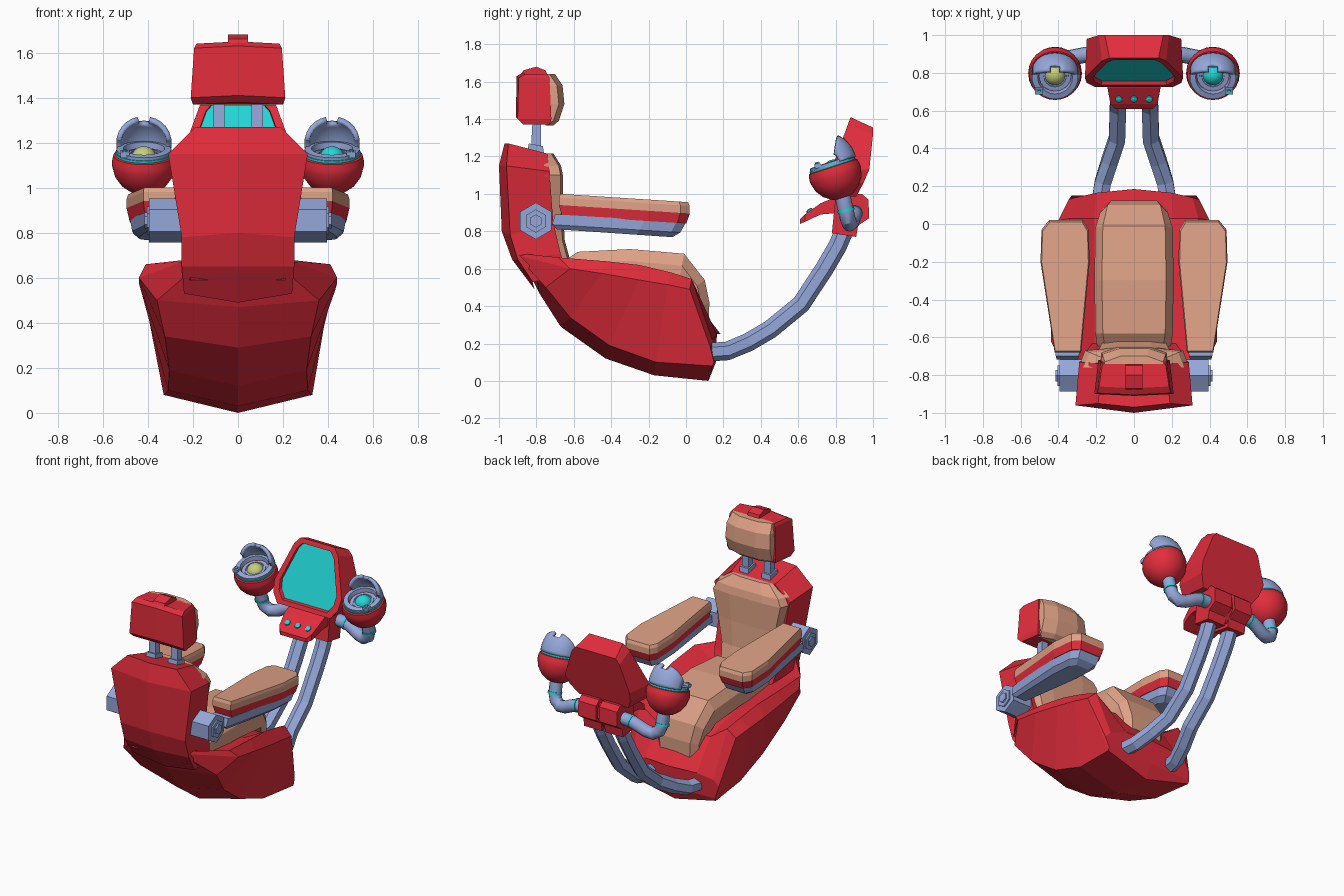
import bpy, bmesh
from math import sin, cos, pi, radians
from mathutils import Vector, Matrix

if "Cube" in bpy.data.objects:
    bpy.data.objects.remove(bpy.data.objects["Cube"])


def material(name, *rgb):
    m = bpy.data.materials.new(name)
    m.diffuse_color = (*rgb, 1)
    m.use_nodes = True
    m.node_tree.nodes["Principled BSDF"].inputs["Base Color"].default_value = m.diffuse_color
    return m


RED = material("red", .76, .026, .045)
BLUE = material("steel_blue", .30, .39, .70)
TAN = material("tan", .74, .36, .24)
CYAN = material("cyan", .017, .68, .68)
LIME = material("lime", .56, .62, .2)


def mesh(name, verts, faces, mat, smooth=False, pair=False, M=Matrix(), solid=0):
    """Make an object; pair=True also builds its mirror image in x."""
    for side in ((1, -1) if pair else (1,)):
        me = bpy.data.meshes.new(name)
        pts = [M @ Vector(v) for v in verts]
        me.from_pydata([(p.x * side, p.y, p.z) for p in pts], [], faces)
        bm = bmesh.new()
        bm.from_mesh(me)
        bmesh.ops.recalc_face_normals(bm, faces=bm.faces)
        bm.to_mesh(me)
        bm.free()
        label = name + ("_right" if side > 0 else "_left") if pair else name
        ob = bpy.data.objects.new(label, me)
        bpy.context.collection.objects.link(ob)
        me.materials.append(mat[side < 0] if isinstance(mat, tuple) else mat)
        if solid:
            mod = ob.modifiers.new("thickness", 'SOLIDIFY')
            mod.thickness, mod.offset = solid, 0
        if smooth:
            bpy.ops.object.select_all(action='DESELECT')
            ob.select_set(True)
            bpy.context.view_layer.objects.active = ob
            bpy.ops.object.shade_smooth_by_angle(angle=radians(35))


def loft(name, rings, mat, **kw):
    n, m = len(rings[0]), len(rings)
    faces = [(i * n + j, i * n + (j + 1) % n, (i + 1) * n + (j + 1) % n, (i + 1) * n + j)
             for i in range(m - 1) for j in range(n)]
    faces += [tuple(range(n)), tuple(range((m - 1) * n, m * n))]
    mesh(name, [v for r in rings for v in r], faces, mat, **kw)


def full(half):
    """Complete a half section (x >= 0) with its mirror image."""
    return list(half) + [(-x, y, z) for x, y, z in reversed(half) if x > 1e-6]


def lathe(name, profile, mat, n=24, **kw):
    loft(name, [[(r * cos(2 * pi * k / n), r * sin(2 * pi * k / n), z) for k in range(n)]
                for r, z in profile], mat, **kw)


def tube(name, path, r, n, ref, mat, **kw):
    pts, ref, rings = [Vector(p) for p in path], Vector(ref), []
    for i, p in enumerate(pts):
        t = (pts[min(i + 1, len(pts) - 1)] - pts[max(i - 1, 0)]).normalized()
        u = ref.cross(t).normalized()
        v = t.cross(u)
        rings.append([p + r * (u * cos(2 * pi * k / n) + v * sin(2 * pi * k / n)) for k in range(n)])
    loft(name, rings, mat, **kw)


def slab(name, profile, x0, x1, mat, **kw):
    """Side profile (y, z) extruded across x."""
    loft(name, [[(x, y, z) for y, z in profile] for x in (x0, x1)], mat, **kw)


# Seat shell: keel, low corner, outer edge and rim at each station
shell = []
for keel, low, edge, rim in [
        ((-.80, .58), (.22, -.86, .62), (.25, -.89, .67), (.23, -.87, .68)),
        ((-.785, .47), (.36, -.75, .50), (.44, -.62, .60), (.41, -.68, .66)),
        ((-.67, .29), (.325, -.62, .34), (.44, -.45, .575), (.40, -.43, .64)),
        ((-.43, .12), (.305, -.41, .19), (.43, -.25, .54), (.38, -.25, .62)),
        ((-.17, .03), (.31, -.16, .10), (.415, -.10, .515), (.36, -.08, .58)),
        ((.12, 0), (.33, .14, .08), (.40, .02, .49), (.34, .03, .545))]:
    y, z = rim[1], rim[2] - .09
    shell.append(full([(0, *keel), low, edge, rim, (.21, y, z), (0, y, z)]))
shell.append(full([(0, .16, .10), (.33, .15, .10), (.345, .13, .18), (.31, .14, .22),
                   (.2, .165, .25), (0, .185, .25)]))
loft("seat_shell", shell, RED)

# Seat cushion running over the front edge
loft("seat_cushion", [full([(w, y - dy, z - dz), (w, y - dy * .4, z - dz * .4), (w - .04, y, z)])
                      for y, z, w, dy, dz in [
    (-.68, .62, .19, 0, .1), (-.58, .69, .205, 0, .14), (-.3, .705, .21, 0, .16),
    (-.01, .68, .205, .03, .16), (.10, .54, .18, .1, .08), (.125, .42, .16, .1, .04),
    (.12, .27, .15, .1, .0)]], TAN)

# Backrest shell and cushion
loft("backrest_shell", [full([(0, *cb), sb, sf]) for cb, sb, sf in [
    ((-.97, 1.27), (.19, -.95, 1.27), (.17, -.74, 1.215)),
    ((-1, 1.15), (.31, -.96, 1.15), (.29, -.73, 1.12)),
    ((-.985, .8), (.25, -.94, .78), (.25, -.71, .85)),
    ((-.93, .65), (.25, -.90, .65), (.25, -.67, .68)),
    ((-.81, .49), (.24, -.82, .53), (.22, -.63, .56))]], RED)
loft("backrest_cushion", [full([(w, yb, z), (w - .03, yf, z), (w * .45, yf + .012, z)])
                          for z, w, yb, yf in [
    (1.215, .17, -.76, -.72), (1.15, .265, -.76, -.68), (1.10, .29, -.75, -.67),
    (.92, .25, -.74, -.67), (.75, .215, -.72, -.66), (.64, .20, -.7, -.63)]], TAN)

# Headrest with cap, cushion and two posts
loft("headrest_shell", [full([(0, yb - .01, z + .01), (w, yb, z), (w * .9, yf, z)]) for z, w, yb, yf in [
    (1.64, .185, -.86, -.74), (1.62, .195, -.895, -.73),
    (1.40, .21, -.90, -.72), (1.37, .20, -.87, -.73)]], RED)
slab("headrest_cap", [(-.885, 1.63), (-.87, 1.66), (-.80, 1.68), (-.75, 1.66), (-.74, 1.63)],
     -.045, .045, RED)
loft("headrest_cushion", [full([(w, -.75, z), (w * .96, yf - .03, z), (w * .45, yf, z)]) for z, w, yf in [
    (1.64, .16, -.70), (1.58, .175, -.66), (1.48, .18, -.65), (1.39, .175, -.68), (1.365, .165, -.71)]], TAN)
slab("headrest_post", [(-.83, 1.22), (-.775, 1.22), (-.775, 1.40), (-.82, 1.40)], .06, .11, BLUE, pair=True)
slab("post_collar", [(-.85, 1.22), (-.76, 1.22), (-.765, 1.255), (-.84, 1.27)], .05, .12, BLUE, pair=True)

# Armrests: three stacked layers on one tilted outline
outline = [(.49, -.03), (.45, .02), (.27, .02), (.24, -.03), (.235, -.2), (.28, -.68), (.42, -.68), (.495, -.2)]


def arm_ring(scale, z):
    ring = []
    for x, y in outline:
        y = -.35 + (y + .35) * (1 + (scale - 1) * .5)
        ring.append((.37 + (x - .37) * scale, y, z - .065 * (y + .67)))
    return ring


loft("armrest_pad", [arm_ring(1, .94), arm_ring(1, .98), arm_ring(.95, 1.0)], TAN, pair=True)
loft("armrest_trim", [arm_ring(.9, .885), arm_ring(1, .94)], RED, pair=True)
loft("armrest_beam", [[(.37 + (x - .37) * s, max(y, -1) * k - b, z - .06 * (y + .67)) for x, y in outline]
                      for s, k, b, z in [(.55, .88, .09, .81), (.8, .98, .05, .835), (.88, 1, .02, .89)]],
     BLUE, pair=True)

# Hexagonal armrest pivots
for part, r, x0, x1 in [("pivot", .098, .2, .395), ("pivot_nut", .062, .38, .405), ("pivot_bolt", .035, .39, .415)]:
    slab("armrest_" + part, [(-.803 + r * sin(k * pi / 3), .855 + r * cos(k * pi / 3)) for k in range(6)],
         x0, x1, BLUE, pair=True)

# Curved support bars from the seat to the console
tube("support_bar", [(.19, .06, .15), (.165, .22, .16), (.13, .33, .205), (.09, .45, .275),
                     (.085, .615, .41), (.085, .74, .60), (.085, .81, .72), (.085, .87, .86)],
     .05, 6, (1, 0, 0), BLUE, pair=True)

# Console joint, button panel and buttons
slab("console_joint", [(.78, .79), (.91, .77), (.92, .83), (.98, .87), (.975, .97), (.94, 1.0), (.80, .99)],
     .012, .15, RED, pair=True)
slab("console_core", [(.79, .82), (.90, .80), (.96, .88), (.95, .97), (.80, .99)], -.02, .02, RED)
loft("button_panel", [full([(w, y, z0), (w, y, z1)]) for y, w, z0, z1 in [
    (.61, .10, .84, .865), (.635, .125, .85, .89), (.72, .14, .89, .95), (.84, .14, .90, 1.0)]], RED)
for i, x in enumerate((-.08, 0, .08)):
    lathe(f"button_{i + 1}", [(.021, -.01), (.019, .008), (.008, .013)], CYAN, 10,
          M=Matrix.Translation((x, .662, .908)) @ Matrix.Rotation(radians(35), 4, 'X'))

# Monitor: back shell, front frame and recessed screen
def face_y(z):
    return .88 - .37 * (1.41 - z)


front = [(.13, 1.41), (.17, 1.365), (.26, 1.12), (.25, 1.05), (.205, .99)]
back = [(.155, 1.0, 1.355), (.185, 1.0, 1.32), (.25, .98, 1.13), (.235, .95, 1.06), (.19, .91, .985)]


def frame(scale, dy=0.):
    pts = [(x * (scale - .02), 1.19 + (z - 1.19) * scale) for x, z in front] if scale < 1 else front
    return full([(x, face_y(z) + dy, z) for x, z in pts])


loft("monitor_shell", [full(back), frame(1), frame(.86), frame(.84, .03)], RED)
mesh("screen", frame(.845, .022), [tuple(range(10))], CYAN)

# Elbow tubes to the pods with bright joint bands
elbow = [(.13, .90, .90), (.21, .90, .895), (.26, .895, .875), (.31, .885, .85), (.36, .875, .84),
         (.40, .865, .865), (.415, .855, .91), (.415, .83, 1.02)]
tube("pod_elbow", elbow, .042, 12, (0, 1, 0), BLUE, smooth=True, pair=True)
for i, (a, b) in enumerate([((.20, .90, .896), (.215, .90, .893)), ((.415, .857, .905), (.415, .853, .92))]):
    tube(f"elbow_band_{i + 1}", [a, b], .046, 12, (0, 1, 0), CYAN, smooth=True, pair=True)

# Tilted pods: bowl, rings, ball and notched half dome
P = Matrix.Translation((.418, .797, 1.11)) @ Matrix.Rotation(radians(18), 4, 'X')
pod = dict(pair=True, smooth=True, M=P)
lathe("pod_bowl", [(.02, -.142), (.06, -.13), (.10, -.101), (.129, -.06), (.142, -.012),
                   (.142, .008), (.136, .036), (.12, .042), (.085, .042), (.08, .01)], RED, **pod)
lathe("pod_glow_ring", [(.127, .038), (.127, .05), (.10, .05), (.10, .038)], CYAN, **pod)
lathe("pod_ring", [(.122, .04), (.122, .064), (.092, .068), (.08, .02)], BLUE, **pod)
lathe("pod_socket", [(.072, .015), (.070, .045), (.060, .045), (.056, .025)], BLUE, **pod)
lathe("pod_ball", [(.055 * sin(a * pi / 24) + .001, .022 - .053 * cos(a * pi / 24)) for a in range(0, 25, 2)],
      (CYAN, LIME), **pod)
U, V = 12, 8
dome = []
for j in range(V + 1):
    for i in range(U + 1):
        phi, th = radians(-76 + 152 * i / U), radians(56 * j / V)
        dome.append((.115 * sin(phi), .005 + .118 * cos(phi) ** .8 * cos(th), .052 + .16 * cos(phi) ** .7 * sin(th)))
mesh("pod_dome", dome, [(j * (U + 1) + i, j * (U + 1) + i + 1, (j + 1) * (U + 1) + i + 1, (j + 1) * (U + 1) + i)
                        for j in range(V) for i in range(U) if not (j >= V - 2 and i in (5, 6))],
     BLUE, solid=.022, **pod)
S = P @ Matrix.Translation((.085, -.075, .055))
slab("pod_switch", [(-.02, 0), (.02, 0), (.015, .025), (-.015, .025)], -.02, .02, BLUE, pair=True, M=S)
lathe("pod_switch_light", [(.012, .02), (.01, .032)], CYAN, 10, pair=True, M=S)
